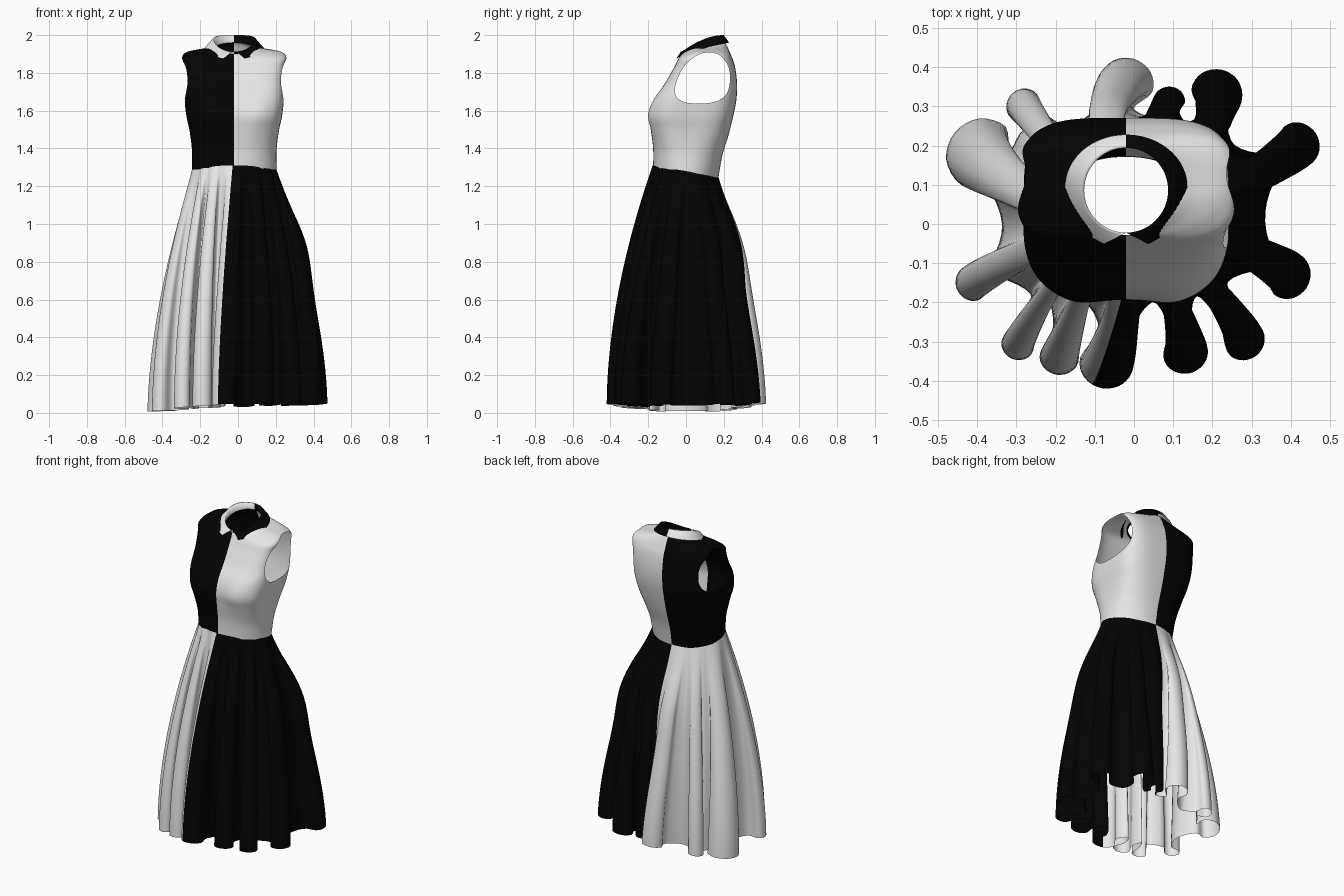
import bpy, bmesh, math
from mathutils import Vector
from mathutils.bvhtree import BVHTree

if "Cube" in bpy.data.objects:
    bpy.data.objects.remove(bpy.data.objects["Cube"])

CX = -0.02  # x of the centre seam


def material(name, value):
    m = bpy.data.materials.new(name)
    m.diffuse_color = (value, value, value, 1)
    m.use_nodes = True
    m.node_tree.nodes["Principled BSDF"].inputs["Base Color"].default_value = m.diffuse_color
    return m


BLACK, WHITE = material("black cloth", 0.001), material("white cloth", 0.8)


def catmull(a, b, c, d, t):
    return 0.5 * (2 * b + (c - a) * t + (2 * a - 5 * b + 4 * c - d) * t * t
                  + (3 * b - a - 3 * c + d) * t ** 3)


def skin(rows, closed, is_white):
    """Skin rows of points; is_white(column, face centre) picks the colour."""
    bm = bmesh.new()
    vs = [[bm.verts.new(p) for p in row] for row in rows]
    n = len(rows[0])
    for r in range(len(rows) - 1):
        for c in range(n if closed else n - 1):
            d = (c + 1) % n
            f = bm.faces.new((vs[r][c], vs[r][d], vs[r + 1][d], vs[r + 1][c]))
            f.smooth = True
            f.material_index = 1 if is_white(c, f.calc_center_median()) else 0
    return bm


def finish(bm, name):
    me = bpy.data.meshes.new(name)
    bm.to_mesh(me)
    bm.free()
    me.materials.append(BLACK)
    me.materials.append(WHITE)
    ob = bpy.data.objects.new(name, me)
    bpy.context.collection.objects.link(ob)
    return ob


# ---- skirt: hem folds as (x, y, radius, valley x, valley y, waist angle of valley)
LOBES = [(-0.07, -0.352, 0.068, 0.04, -0.19, -73),
         (0.13, -0.325, 0.057, 0.155, -0.18, -50),
         (0.28, -0.295, 0.052, 0.23, -0.15, -28),
         (0.39, -0.13, 0.06, 0.33, 0.03, 5),
         (0.415, 0.20, 0.058, 0.25, 0.20, 40),
         (0.21, 0.33, 0.065, 0.13, 0.25, 65),
         (0.09, 0.31, 0.04, 0.05, 0.26, 90),
         (-0.02, 0.355, 0.069, -0.15, 0.24, 118),
         (-0.28, 0.30, 0.045, -0.29, 0.23, 140),
         (-0.385, 0.175, 0.093, -0.33, 0.0, 180),
         (-0.41, -0.15, 0.045, -0.26, -0.18, 215),
         (-0.295, -0.305, 0.042, -0.22, -0.19, 233),
         (-0.19, -0.335, 0.05, -0.125, -0.20, 253)]
hem, angles = [], []
for i, (x, y, r, vx, vy, ang) in enumerate(LOBES):
    prev = LOBES[i - 1]
    v0, v1, c = Vector(prev[3:5]), Vector((vx, vy)), Vector((x, y))
    mid = (v0 + v1) / 2
    d = (c - mid).normalized()
    p = Vector((-d.y, d.x))
    neck = mid.lerp(c, 0.5)
    hem += [v0, neck - p * r * 0.5, c - p * r, c + (d - p) * r * 0.72, c + d * r,
            c + (d + p) * r * 0.72, c + p * r, neck + p * r * 0.5]
    a0 = prev[5] if i else prev[5] - 360
    angles += [a0 + (ang - a0) * k / 8 for k in range(8)]
SUB, N = 4, len(hem)
columns = []  # (hem point, waist point, smooth outer point, waist angle)
for i in range(N):
    for k in range(SUB):
        t = k / SUB
        h = catmull(hem[i - 1], hem[i], hem[(i + 1) % N], hem[(i + 2) % N], t)
        nxt = angles[i + 1] if i + 1 < N else angles[0] + 360
        a = math.radians(angles[i] + (nxt - angles[i]) * t)
        co, si = math.cos(a), math.sin(a)
        columns.append((h, Vector((CX + 0.226 * co, -0.0025 + 0.174 * si)),
                        Vector((0.455 * co, 0.395 * si)), a))
rows = []
for j in range(29):
    s = j / 28
    row = []
    for h, w, outer, a in columns:
        # fuller hip towards the back right, folds deepen towards the hem
        hip = max(0, math.cos(a - math.radians(50)))
        f = 1 - (1 - s) ** 1.85 + 0.16 * hip * math.exp(-((s - 0.3) / 0.18) ** 2) * min(1, s * 6)
        q = w.lerp(h.lerp(outer, (1 - s) * (0.45 + 0.25 * math.sin(a))), f)
        z0 = 1.28 - 0.17 * w.y
        z1 = 0.024 + 0.042 * h.x + 0.15 * h.y ** 2
        row.append((q.x, q.y, z0 + (z1 - z0) * s))
    rows.append(row)
front_seam, back_seam = 4 * SUB - 2, 7 * 8 * SUB
finish(skin(rows[::-1], True, lambda c, p: c < front_seam or c >= back_seam), "skirt")

# ---- bodice: rings of (z front, z side, z back, half width, y front, y back, squareness)
RINGS = [(1.30, 1.27, 1.24, 0.225, -0.174, 0.171, 2.1),
         (1.40, 1.38, 1.36, 0.223, -0.174, 0.192, 2.5),
         (1.50, 1.49, 1.47, 0.236, -0.186, 0.225, 3.1),
         (1.58, 1.57, 1.57, 0.253, -0.192, 0.250, 3.6),
         (1.66, 1.66, 1.66, 0.263, -0.168, 0.267, 3.8),
         (1.74, 1.75, 1.75, 0.263, -0.114, 0.270, 4.0),
         (1.82, 1.83, 1.84, 0.268, -0.068, 0.258, 4.3),
         (1.86, 1.885, 1.89, 0.278, -0.047, 0.240, 3.8),
         (1.88, 1.913, 1.925, 0.245, -0.037, 0.225, 2.6),
         (1.89, 1.926, 1.95, 0.170, -0.033, 0.213, 2.1),
         (1.90, 1.94, 1.965, 0.110, -0.028, 0.200, 2.0)]
COLS, STEP = 160, 7
rows = []
for i in range(len(RINGS) - 1):
    quad = [RINGS[max(0, min(len(RINGS) - 1, i + o))] for o in (-1, 0, 1, 2)]
    for k in range(STEP + (i == len(RINGS) - 2)):
        zf, zs, zb, w, yf, yb, n = [catmull(*col, k / STEP) for col in zip(*quad)]
        row = []
        for c in range(COLS):
            a = 2 * math.pi * c / COLS - math.pi / 2
            co, si = math.cos(a), math.sin(a)
            r = (abs(co) ** n + abs(si) ** n) ** (-1 / n)
            x = w * r * co
            y = (yf + yb) / 2 + (yb - yf) / 2 * r * si
            z = zs * co * co + (zf if si < 0 else zb) * si * si
            if si < 0:  # bust
                y -= 0.012 * math.exp(-((abs(x) - 0.125) / 0.065) ** 2 - ((z - 1.58) / 0.08) ** 2)
            row.append((CX + x, y, z))
        rows.append(row)
bm = skin(rows, True, lambda c, p: p.x > CX)

# armholes: remove the side faces inside a leaning oval, then fit the edge to it
ZC, RZ = 1.773, 0.135


def middle(z):
    return 0.095 + 0.2 * (z - ZC), 0.138 - 0.18 * (z - ZC)


def oval(p):
    """Oval coordinates of a point and its relative distance from the middle."""
    yc, ry = middle(p.z)
    u, v = (p.y - yc) / ry, (p.z - ZC) / RZ
    e = 2.7 if v < 0 else 2.2
    return u, v, (abs(u) ** e + abs(v) ** e) ** (1 / e)


surface = BVHTree.FromBMesh(bm)
gone = [f for f in bm.faces if abs(f.calc_center_median().x - CX) > 0.13
        and oval(f.calc_center_median())[2] < 1]
bmesh.ops.delete(bm, geom=gone, context='FACES')
for vert in bm.verts:
    if vert.is_boundary and 1.5 < vert.co.z < 1.95 and abs(vert.co.x - CX) > 0.13:
        u, v, dist = oval(vert.co)
        z = ZC + RZ * v / dist
        yc, ry = middle(z)
        y = yc + ry * u / dist
        side = 1 if vert.co.x > CX else -1
        hit = surface.ray_cast(Vector((side * 0.6, y, z)), Vector((-side, 0, 0)))[0]
        vert.co = (hit.x if hit and abs(hit.x - vert.co.x) < 0.05 else vert.co.x, y, z)
finish(bm, "bodice")

# ---- collar: stand, rolled edge and pointed fall, open at the front
rows = [[], [], [], []]
M = 64
for c in range(M + 1):
    t = 2 * c / M - 1                       # -1 .. 1 around, ends at the front
    a = math.pi / 2 + t * math.pi
    b = math.pi / 2 + t * math.radians(159)
    tip = max(0, abs(t) - 0.5) / 0.5
    xi, yi = 0.107 * math.cos(a), 0.086 + 0.108 * math.sin(a)
    xo, yo = 0.156 * math.cos(b), 0.094 + 0.134 * math.sin(b)
    back = min(1, max(0, (yi + 0.022) / 0.216))
    zt = 1.912 + 0.088 * (1 - (1 - back) ** 1.8)
    zo = 1.905 + 0.21 * (yo + 0.035) - 0.03 * tip
    rows[0].append((CX + xi, yi, 1.895 + 0.3 * (yi + 0.022)))
    rows[1].append((CX + xi, yi, zt))
    rows[2].append((CX + xi * 0.8 + xo * 0.2, yi * 0.8 + yo * 0.2 - 0.004 * tip, zt))
    rows[3].append((CX + xo, yo - 0.02 * tip, zo))
finish(skin(rows, False, lambda c, p: p.x < CX), "collar")
